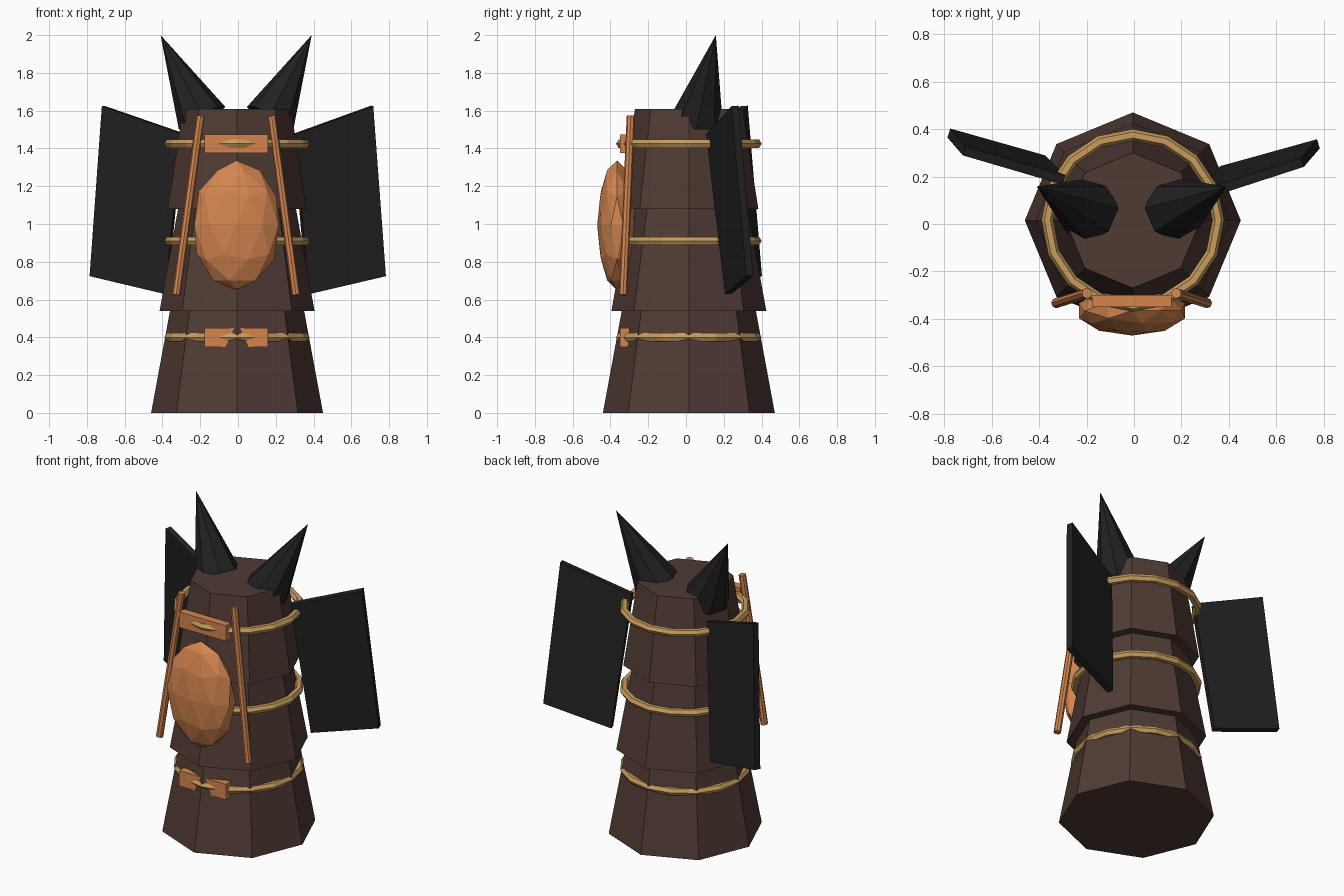
import bpy
import math
from mathutils import Vector

if "Cube" in bpy.data.objects:
    bpy.data.objects.remove(bpy.data.objects["Cube"])

CX, CY = -0.005, 0.015  # body axis


def material(name, rgb):
    m = bpy.data.materials.new(name)
    m.diffuse_color = (*rgb, 1)
    m.use_nodes = True
    m.node_tree.nodes["Principled BSDF"].inputs["Base Color"].default_value = m.diffuse_color
    return m


BROWN = material("dark_brown", (0.080, 0.043, 0.034))
ORANGE = material("orange", (0.66, 0.235, 0.078))
GOLD = material("gold", (0.58, 0.335, 0.11))
BLACK = material("black", (0.0150, 0.0150, 0.0150))


def finish(name, mat):
    ob = bpy.context.object
    ob.name = name
    ob.data.materials.clear()
    ob.data.materials.append(mat)
    return ob


def frustum(name, mat, start, end, r1, r2, sides=8):
    """Cone or cylinder running from start to end."""
    a, b = Vector(start), Vector(end)
    d = b - a
    bpy.ops.mesh.primitive_cone_add(vertices=sides, radius1=r1, radius2=r2,
                                    depth=d.length, location=(a + b) / 2)
    ob = finish(name, mat)
    ob.rotation_euler = Vector((0, 0, 1)).rotation_difference(d.normalized()).to_euler()
    return ob


def slab(name, mat, corners, thickness):
    """Flat plate through four corners, thickened evenly to both sides."""
    p = [Vector(c) for c in corners]
    n = (p[2] - p[0]).cross(p[3] - p[1]).normalized() * thickness / 2
    verts = [v - n for v in p] + [v + n for v in p]
    faces = [(3, 2, 1, 0), (4, 5, 6, 7)]
    faces += [(i, (i + 1) % 4, (i + 1) % 4 + 4, i + 4) for i in range(4)]
    me = bpy.data.meshes.new(name)
    me.from_pydata(verts, [], faces)
    me.materials.append(mat)
    ob = bpy.data.objects.new(name, me)
    bpy.context.collection.objects.link(ob)
    return ob


# Stacked body tiers
for name, z0, z1, r0, r1 in (("body_lower", 0, 0.60, 0.455, 0.344),
                             ("body_middle", 0.54, 1.12, 0.41, 0.305),
                             ("body_upper", 1.08, 1.61, 0.368, 0.285)):
    frustum(name, BROWN, (CX, CY, z0), (CX, CY, z1), r0, r1)

# Ring bands around the body
for i, z in enumerate((0.40, 0.91, 1.425)):
    bpy.ops.mesh.primitive_torus_add(major_segments=16, minor_segments=6,
                                     major_radius=0.36, minor_radius=0.025,
                                     location=(CX, CY, z))
    finish(f"band_{i + 1}", GOLD)

# Buckle plates on the front of the lowest and highest bands
for name, z in (("buckle_lower", 0.40), ("buckle_upper", 1.425)):
    bpy.ops.mesh.primitive_cube_add(size=1, location=(CX - 0.004, -0.325, z))
    finish(name, ORANGE).scale = (0.335, 0.05, 0.10)
    bpy.context.object.name = name

# Faceted belly
bpy.ops.mesh.primitive_ico_sphere_add(subdivisions=2, radius=1,
                                      location=(CX - 0.003, -0.365, 0.993))
finish("belly", ORANGE).scale = (0.235, 0.105, 0.343)

# Straps and horns, mirrored left and right
for side, s in (("left", -1), ("right", 1)):
    mx = -0.01
    frustum(f"strap_{side}", ORANGE, (mx + s * 0.317, -0.333, 0.625),
            (mx + s * 0.188, -0.292, 1.572), 0.022, 0.022)
    frustum(f"horn_{side}", BLACK, (mx + s * 0.18, 0.06, 1.56),
            (mx + s * 0.40, 0.158, 2.0), 0.137, 0)

# Wing plates: upper inner, upper outer, lower outer, lower inner
slab("wing_right", BLACK, ((0.295, 0.125, 1.475), (0.71, 0.26, 1.625),
                           (0.777, 0.338, 0.725), (0.37, 0.225, 0.63)), 0.04)
slab("wing_left", BLACK, ((-0.295, 0.185, 1.48), (-0.715, 0.308, 1.625),
                          (-0.78, 0.383, 0.725), (-0.38, 0.27, 0.63)), 0.04)
